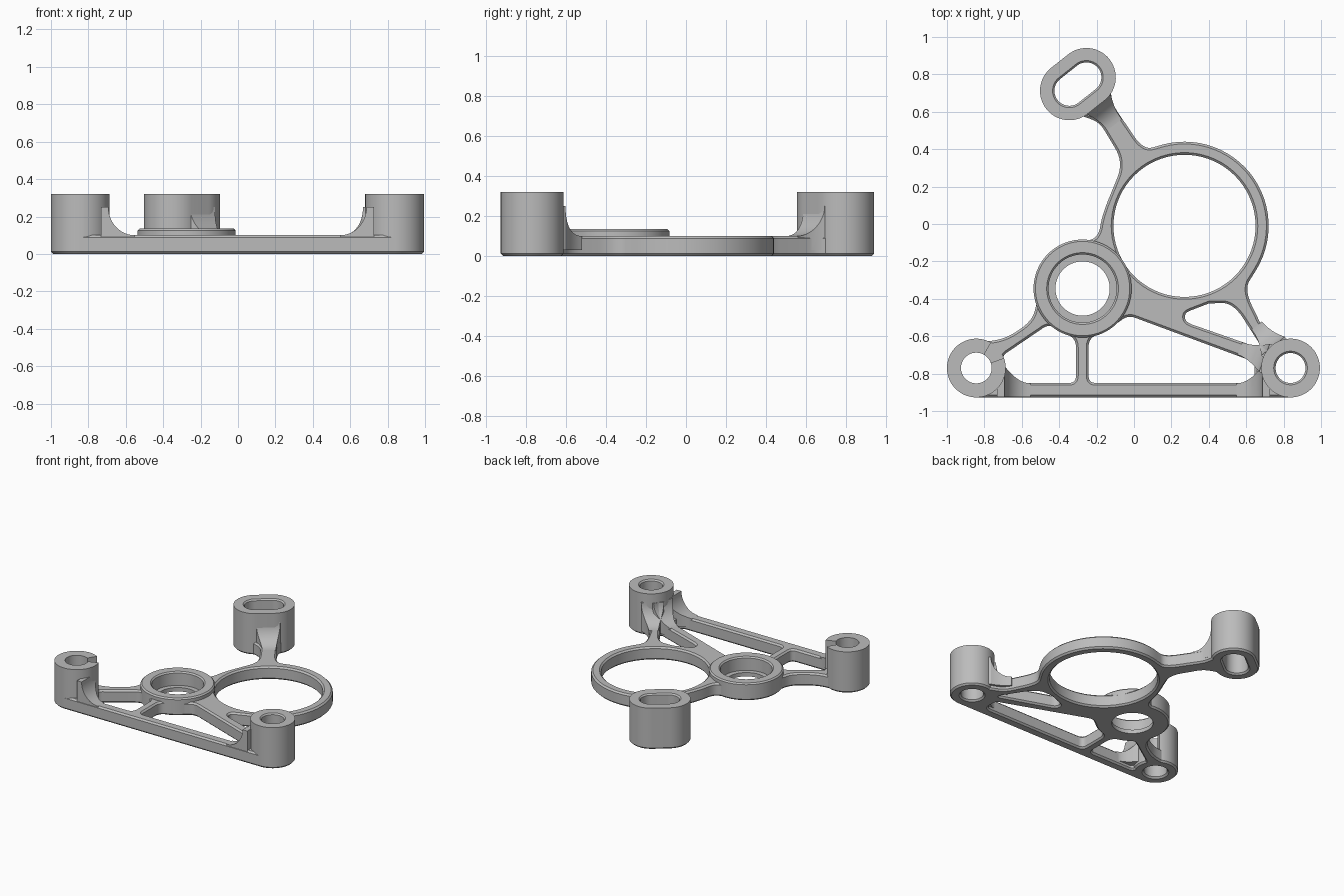
import bpy, bmesh, math
from mathutils import Vector

if "Cube" in bpy.data.objects:
    bpy.data.objects.remove(bpy.data.objects["Cube"], do_unlink=True)

gray = bpy.data.materials.new("plain_gray")
gray.use_nodes = True
gray.diffuse_color = (0.5, 0.5, 0.5, 1)
gray.node_tree.nodes["Principled BSDF"].inputs["Base Color"].default_value = (0.5, 0.5, 0.5, 1)

PLATE, POST, WALL, BORE, CHAMFER = 0.1, 0.32, 0.157, 0.082, 0.012
LEFT, RIGHT, SLOT = Vector((0.837, -0.77)), Vector((-0.843, -0.77)), Vector((-0.3, 0.748))
RING, BOSS = Vector((0.27, -0.01)), Vector((-0.275, -0.345))
AXIS = Vector((0.785, 0.62)).normalized()
parts = []


def finish(name, bm):
    bmesh.ops.recalc_face_normals(bm, faces=bm.faces[:])
    mesh = bpy.data.meshes.new(name)
    bm.to_mesh(mesh)
    bm.free()
    mesh.materials.append(gray)
    obj = bpy.data.objects.new(name, mesh)
    bpy.context.collection.objects.link(obj)
    parts.append(obj)


def arc(c, r, a0, a1):
    n = max(4, int(abs(a1 - a0) / 5))
    angles = [math.radians(a0 + (a1 - a0) * i / n) for i in range(n + 1)]
    return [(c.x + r * math.cos(a), c.y + r * math.sin(a)) for a in angles]


def circle(c, r):
    return arc(c, r, 0, 360)[:-1]


def stadium(c, r, half):
    a = math.degrees(math.atan2(AXIS.y, AXIS.x))
    return arc(c + AXIS * half, r, a - 90, a + 90) + arc(c - AXIS * half, r, a + 90, a + 270)


def rounded(corners):
    """Loop where a corner (x, y, d) is blended over distance d on each side."""
    out, n = [], len(corners)
    for i, p in enumerate(corners):
        here = Vector(p[:2])
        if len(p) == 2:
            out.append(here)
            continue
        before = Vector(corners[i - 1][:2]) - here
        after = Vector(corners[(i + 1) % n][:2]) - here
        a = here + before.normalized() * min(p[2], before.length * 0.48)
        b = here + after.normalized() * min(p[2], after.length * 0.48)
        for k in range(9):
            t = k / 8
            out.append(a * (1 - t) ** 2 + here * 2 * t * (1 - t) + b * t * t)
    return out


def inset(pts, d):
    """Move a loop towards its left side by d."""
    out = []
    for i, p in enumerate(pts):
        e0 = (p - pts[i - 1]).normalized()
        e1 = (pts[(i + 1) % len(pts)] - p).normalized()
        n0, n1 = Vector((-e0.y, e0.x)), Vector((-e1.y, e1.x))
        n = (n0 + n1).normalized()
        out.append(p + n * d / max(n.dot(n0), 0.65))
    return out


def prism(name, loops, z0, z1, bottom=CHAMFER, tops=0.0):
    """Extrude an outer loop with holes, with chamfered rims."""
    bm = bmesh.new()
    low_edges, high_edges = [], []
    for k, loop in enumerate(loops):
        pts = [Vector(p) for p in loop]
        pts = [p for i, p in enumerate(pts) if (p - pts[i - 1]).length > 0.0005]
        if k:
            pts.reverse()
        top = tops[k] if isinstance(tops, tuple) else tops
        levels = [(z0, bottom)] + ([(z0 + bottom, 0)] if bottom else [])
        levels += ([(z1 - top, 0)] if top else []) + [(z1, top)]
        rings = [[bm.verts.new((p.x, p.y, z)) for p in (inset(pts, d) if d else pts)]
                 for z, d in levels]
        n = len(pts)
        for lo, hi in zip(rings, rings[1:]):
            for i in range(n):
                j = (i + 1) % n
                bm.faces.new((lo[i], lo[j], hi[j], hi[i]))
        for ring, store in ((rings[0], low_edges), (rings[-1], high_edges)):
            store += [bm.edges.get((ring[i - 1], ring[i])) for i in range(n)]
    for edges in (low_edges, high_edges):
        bmesh.ops.triangle_fill(bm, edges=edges, use_beauty=True, use_dissolve=False, normal=(0, 0, 1))
    finish(name, bm)


def ramp(name, start, direction, w0, w1, length=0.14, rise=0.15):
    """Concave fillet from a post down to an arm; w0, w1 = (left, right) half widths."""
    d = Vector(direction).normalized()
    side = Vector((-d.y, d.x))
    bm, rows = bmesh.new(), []
    steps = [(-0.04, rise, 0)]
    for k in range(13):
        a = math.pi / 2 * k / 12
        steps.append((length * (1 - math.cos(a)), rise * (1 - math.sin(a)), math.sin(a) ** 2))
    for s, h, t in steps:
        c = start + d * s
        l = c + side * (w0[0] + (w1[0] - w0[0]) * t)
        r = c - side * (w0[1] + (w1[1] - w0[1]) * t)
        z = PLATE + h
        rows.append([bm.verts.new(v) for v in
                     ((l.x, l.y, 0.03), (l.x, l.y, z), (r.x, r.y, z), (r.x, r.y, 0.03))])
    for a, b in zip(rows, rows[1:]):
        for i in range(4):
            j = (i + 1) % 4
            bm.faces.new((a[i], a[j], b[j], b[i]))
    bm.faces.new(rows[0])
    bm.faces.new(rows[-1])
    finish(name, bm)


# Flat frame: outer outline, running counterclockwise from the front rail
outline = rounded(
    [(RIGHT.x, -0.927), (LEFT.x, -0.927)] + arc(LEFT, 0.12, 270, 90)
    + [(0.80, -0.62), (0.70, -0.58, 0.07), (0.588, -0.35, 0.1)]
    + arc(RING, 0.45, -32, 105)
    + [(0.05, 0.395, 0.09), (-0.115, 0.64, 0.05), (-0.125, 0.715), (-0.15, 0.72), (-0.292, 0.608),
       (-0.28, 0.578), (-0.185, 0.545, 0.05), (-0.055, 0.33, 0.09), (-0.17, 0.05, 0.1),
       (-0.19, -0.07, 0.06)]
    + arc(BOSS, 0.25, 88, 195)
    + [(-0.545, -0.52, 0.08), (-0.69, -0.615, 0.07), (-0.82, -0.632)]
    + arc(RIGHT, 0.12, 90, -90))

# Windows in the frame
right_window = rounded([(-0.70, -0.85, 0.03), (-0.31, -0.85, 0.04), (-0.31, -0.61, 0.05),
                        (-0.40, -0.575), (-0.455, -0.535, 0.04), (-0.705, -0.705, 0.03)])
middle_window = rounded([(-0.243, -0.85, 0.04), (0.645, -0.85, 0.05), (0.645, -0.738, 0.025),
                         (-0.03, -0.488, 0.04), (-0.09, -0.53), (-0.16, -0.58), (-0.243, -0.61, 0.05)])
left_window = rounded([(0.275, -0.525, 0.04), (0.69, -0.67, 0.03), (0.53, -0.42, 0.1),
                       (0.40, -0.425), (0.27, -0.475, 0.03)])
prism("frame_plate", [outline, circle(RING, 0.38), circle(BOSS, 0.2),
                      right_window, middle_window, left_window], 0, PLATE, tops=CHAMFER)

# Raised bearing boss with an inner ledge
prism("bearing_boss", [circle(BOSS, 0.262), circle(BOSS, 0.182)], 0, 0.135, tops=0.01)
prism("bearing_ledge", [circle(BOSS, 0.2), circle(BOSS, 0.145)], 0, 0.03, bottom=0)

# Mounting posts; the right one is split above the frame
prism("left_post", [circle(LEFT, WALL), circle(LEFT, BORE - 0.002)], 0, POST, tops=(0, 0.01))
prism("slotted_post", [stadium(SLOT, WALL, 0.058), stadium(SLOT, BORE - 0.002, 0.058)],
      0, POST, tops=(0, 0.01))
prism("right_post_base", [circle(RIGHT, WALL), circle(RIGHT, BORE)], 0, PLATE)
prism("right_post_split", [arc(RIGHT, WALL, 60, 380) + arc(RIGHT, BORE, 380, 60)],
      PLATE, POST, bottom=0)

# Concave fillets from the posts to the arms
rail_y = -0.887
ramp("left_rail_fillet", Vector((LEFT.x - 0.15, rail_y)), (-1, 0), (0.038, 0.13), (0.038, 0.035))
ramp("right_rail_fillet", Vector((RIGHT.x + 0.15, rail_y)), (1, 0), (0.13, 0.038), (0.035, 0.038))
for name, way in (("left_ring_arm_fillet", (-0.62, 0.78)), ("left_brace_fillet", (-0.93, 0.36))):
    d = Vector(way).normalized()
    ramp(name, LEFT + d * 0.15, way, (0.08, 0.08), (0.035, 0.035))
across = Vector((AXIS.y, -AXIS.x))
ramp("slotted_post_fillet", SLOT + AXIS * 0.02 + across * 0.152, across, (0.085, 0.085), (0.048, 0.048))

# Smooth curved walls, keep rims sharp
bpy.ops.object.select_all(action='DESELECT')
for obj in parts:
    obj.select_set(True)
bpy.context.view_layer.objects.active = parts[0]
bpy.ops.object.shade_smooth_by_angle(angle=math.radians(30))
